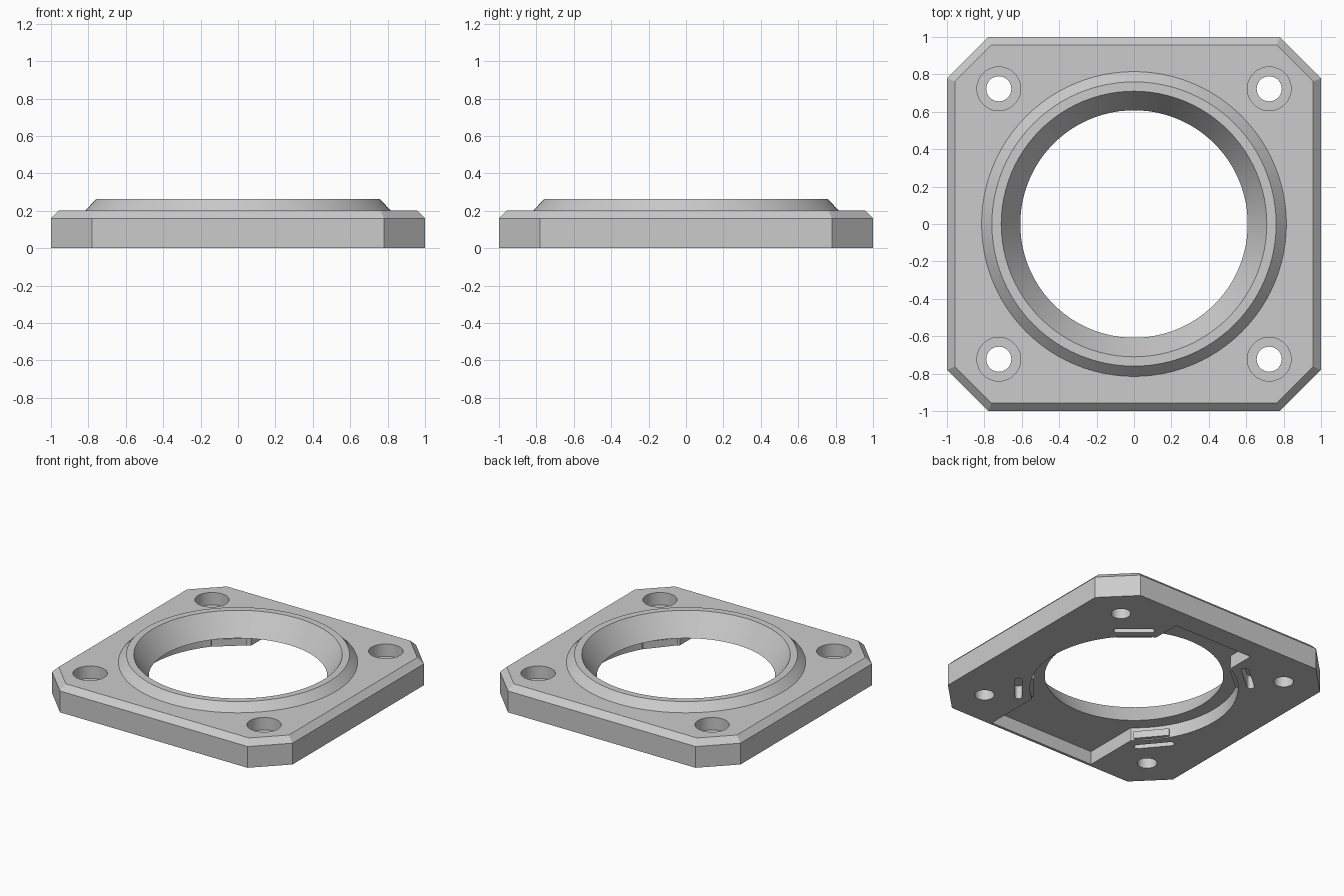
import bpy, bmesh
from math import cos, sin, pi, radians
from mathutils import Matrix, Vector

if "Cube" in bpy.data.objects:
    bpy.data.objects.remove(bpy.data.objects["Cube"], do_unlink=True)

SIDES = 96
grey = bpy.data.materials.new("plain grey")
grey.use_nodes = True
GREY = (0.6, 0.6, 0.6, 1)
grey.diffuse_color = GREY
grey.node_tree.nodes["Principled BSDF"].inputs["Base Color"].default_value = GREY


def loft(name, rings):
    """Closed solid from stacked rings of (x, y, z) points."""
    bm = bmesh.new()
    loops = [[bm.verts.new(p) for p in ring] for ring in rings]
    for low, high in zip(loops, loops[1:]):
        n = len(low)
        for i in range(n):
            j = (i + 1) % n
            bm.faces.new((low[i], low[j], high[j], high[i]))
    bm.faces.new(loops[0][::-1])
    bm.faces.new(loops[-1])
    bmesh.ops.recalc_face_normals(bm, faces=bm.faces)
    mesh = bpy.data.meshes.new(name)
    bm.to_mesh(mesh)
    bm.free()
    mesh.materials.append(grey)
    ob = bpy.data.objects.new(name, mesh)
    bpy.context.collection.objects.link(ob)
    return ob


def circle(r, z, cx=0, cy=0, n=SIDES):
    return [(cx + r * cos(2 * pi * i / n), cy + r * sin(2 * pi * i / n), z) for i in range(n)]


def octagon(half, short, z):
    pts = []
    for k in range(4):
        turn = Matrix.Rotation(k * pi / 2, 3, "Z")
        pts += [turn @ Vector((half, -short, z)), turn @ Vector((half, short, z))]
    return pts


def box(name, x0, x1, y0, y1, z0, z1):
    flat = [(x0, y0), (x1, y0), (x1, y1), (x0, y1)]
    return loft(name, [[(x, y, z) for x, y in flat] for z in (z0, z1)])


def place(ob, angle):
    ob.data.transform(Matrix.Rotation(radians(angle), 4, "Z"))
    return ob


def combine(ob, tool, operation):
    tool.hide_render = True
    mod = ob.modifiers.new(operation, "BOOLEAN")
    mod.operation, mod.solver, mod.object = operation, "EXACT", tool
    bpy.context.view_layer.objects.active = ob
    bpy.ops.object.modifier_apply(modifier=mod.name)
    bpy.data.objects.remove(tool, do_unlink=True)


def slot(name, r, length, width, depth):
    """Round-ended slot lying across the radius."""
    w, h = width / 2, (length - width) / 2
    arc = [pi * i / 10 for i in range(11)]
    flat = [(r + w * cos(a), h + w * sin(a)) for a in arc]
    flat += [(r - w * cos(a), -h - w * sin(a)) for a in arc]
    return loft(name, [[(x, y, z) for x, y in flat] for z in (-0.05, depth)])


# Chamfered plate with a raised collar
plate = loft("mounting_plate", [octagon(1, 0.78, 0), octagon(1, 0.78, 0.16), octagon(0.957, 0.762, 0.203)])
collar = loft("collar", [circle(0.815, 0.12), circle(0.815, 0.203), circle(0.76, 0.262)])
combine(plate, collar, "UNION")

# Tapered central bore
combine(plate, loft("bore", [circle(0.544, 0), circle(0.608, 0.1), circle(0.71, 0.262), circle(0.734, 0.3)]), "DIFFERENCE")

# Underside recess: round pocket with a front and a back bay
DEPTH = 0.1
pocket = loft("pocket", [circle(0.71, -0.05), circle(0.71, DEPTH)])
combine(pocket, box("front_bay", -0.44, 0.44, -0.98, 0, -0.05, DEPTH), "UNION")
combine(pocket, box("back_bay", -0.33, 0.33, 0, 0.84, -0.05, DEPTH), "UNION")
combine(plate, pocket, "DIFFERENCE")

# Counterbored screw holes in the corners
for sx in (-1, 1):
    for sy in (-1, 1):
        x, y = sx * 0.723, sy * 0.723
        hole = [circle(0.067, z, x, y, 48) for z in (-0.1, 0.3)]
        bore = [circle(0.117, z, x, y, 48) for z in (0.11, 0.3)]
        combine(plate, loft("screw_hole", hole), "DIFFERENCE")
        combine(plate, loft("counterbore", bore), "DIFFERENCE")

# Flex slots, each with a snap bump on the pocket wall
SNAP_ANGLES = (50, 130, 220, 320)
for angle in SNAP_ANGLES:
    combine(plate, place(slot("slot", 0.787, 0.28, 0.05, DEPTH), angle), "DIFFERENCE")
for i, angle in enumerate(SNAP_ANGLES):
    place(box(f"snap_bump_{i + 1}", 0.682, 0.72, -0.122, 0.122, 0.008, 0.062), angle)

# Smooth round walls, sharp edges elsewhere
bpy.ops.object.select_all(action="DESELECT")
plate.select_set(True)
bpy.context.view_layer.objects.active = plate
bpy.ops.object.shade_smooth_by_angle(angle=radians(25))
